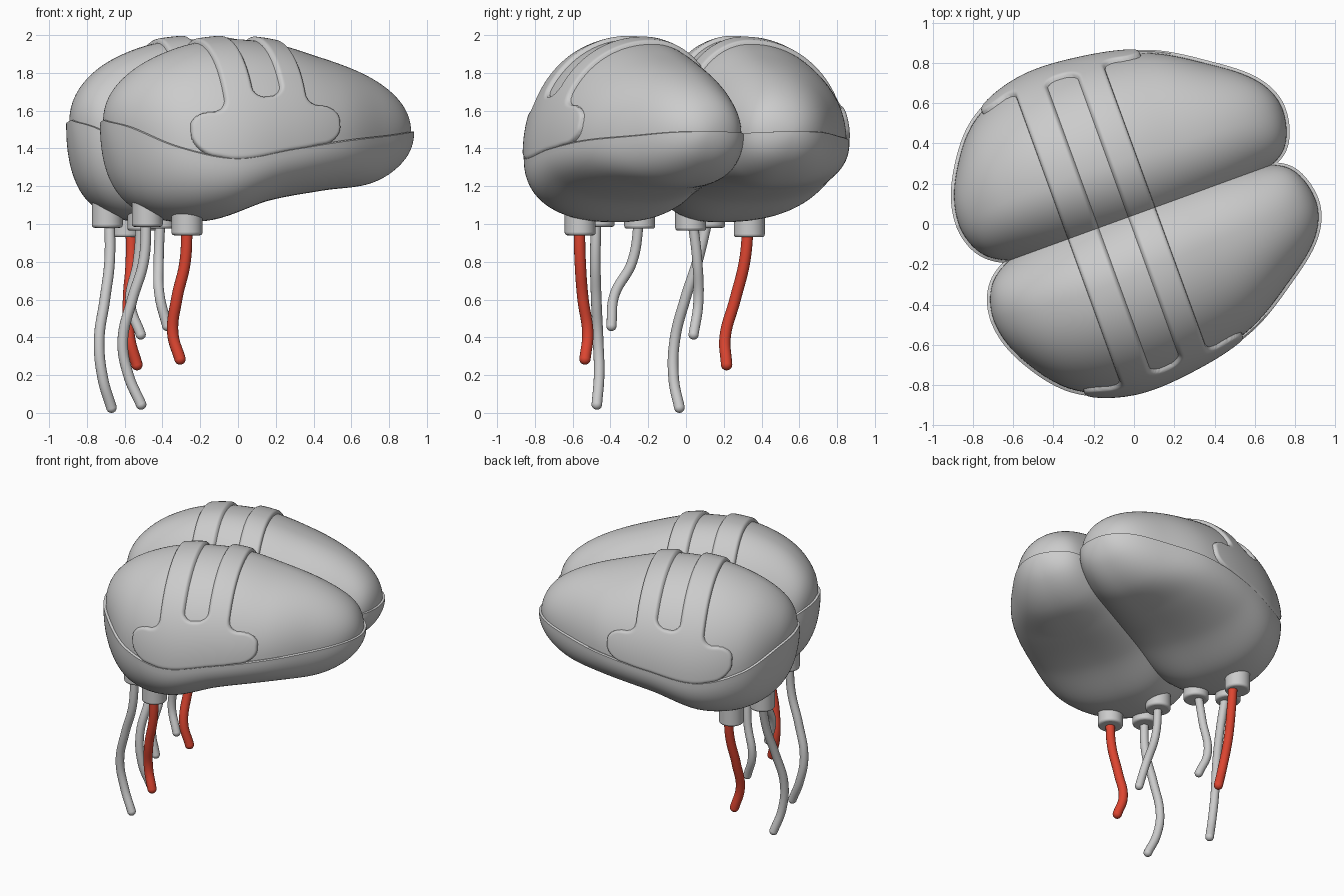
import bpy, bmesh
from math import sin, cos, acos, pi, radians
from mathutils import Vector

if "Cube" in bpy.data.objects:
    bpy.data.objects.remove(bpy.data.objects["Cube"])

ANG, V0 = radians(20), 0.042          # lobes mirror across a plane turned 20 degrees
UC, HALF = 0.035, 0.853               # lobe centre and half length along its axis

# lobe profile at nine stations from blunt end to tapered end
OUTER = [.25, .48, .71, .82, .81, .73, .565, .41, .24]
INNER = [.25, .07, -.03, -.10, -.12, -.08, -.03, .05, .24]
RIDGE = [.25, .26, .28, .29, .28, .26, .25, .23, .24]
TOP = [1.55, 1.73, 1.875, 1.965, 1.968, 1.885, 1.785, 1.655, 1.49]
SEAM = [1.55, 1.51, 1.405, 1.345, 1.395, 1.44, 1.465, 1.485, 1.49]
BOTTOM = [1.55, 1.22, 1.055, 1.03, 1.135, 1.19, 1.225, 1.335, 1.49]


def sample(p, t):
    """Catmull-Rom through the station values, t in 0..pi."""
    p = [2 * p[0] - p[1]] + p + [2 * p[-1] - p[-2]]
    x = min(max(t / pi, 0), 1) * (len(p) - 3)
    i = min(int(x), len(p) - 4)
    f = x - i
    a, b, c, d = p[i:i + 4]
    return b + .5 * f * (c - a + f * (2 * a - 5 * b + 4 * c - d + f * (3 * (b - c) + d - a)))


def lobe(t, phi, off=0.0):
    """Point on a lobe: t along its axis, phi round it (0 outer seam, pi/2 top)."""
    c, s = cos(phi), sin(phi)
    e = 2 / 2.08 if s > 0 else 2 / 2.4
    mid, zs = sample(RIDGE, t), sample(SEAM, t)
    reach = sample(OUTER, t) - mid if c > 0 else mid - sample(INNER, t)
    rise = sample(TOP, t) - zs if s > 0 else zs - sample(BOTTOM, t)
    k = off * sin(t)
    w = mid + (reach * abs(c) ** e + k * abs(c)) * (1 if c > 0 else -1)
    z = zs + (rise * abs(s) ** e + k * abs(s)) * (1 if s > 0 else -1)
    return Vector((UC - (HALF + off) * cos(t), -w, z))


def finish(ob, angle=40):
    bpy.ops.object.select_all(action='DESELECT')
    ob.select_set(True)
    bpy.context.view_layer.objects.active = ob
    bpy.ops.object.shade_smooth_by_angle(angle=radians(angle))


def grid_object(name, rows, keep=None):
    """Skin rows of points, mirrored into the two lobes."""
    bm = bmesh.new()
    vs = [[bm.verts.new(p) for p in r] for r in rows]
    for i in range(len(rows) - 1):
        for j in range(len(rows[0]) - 1):
            if keep is None or any(keep[a][b] for a in (i, i + 1) for b in (j, j + 1)):
                bm.faces.new((vs[i][j], vs[i + 1][j], vs[i + 1][j + 1], vs[i][j + 1]))
    bmesh.ops.delete(bm, geom=[v for v in bm.verts if not v.link_faces], context='VERTS')
    bmesh.ops.remove_doubles(bm, verts=bm.verts, dist=1e-5)
    bmesh.ops.recalc_face_normals(bm, faces=bm.faces)
    me = bpy.data.meshes.new(name)
    bm.to_mesh(me)
    bm.free()
    ob = bpy.data.objects.new(name, me)
    bpy.context.collection.objects.link(ob)
    ob.location = (-V0 * sin(ANG), V0 * cos(ANG), 0)
    ob.rotation_euler.z = ANG
    m = ob.modifiers.new("Mirror", 'MIRROR')
    m.use_axis = (False, True, False)
    m.use_mirror_merge = False
    finish(ob)
    return ob


# upper shells and slightly wider lower bodies with a turned-in rim
N, M = 80, 48
ts = [pi * i / N for i in range(N + 1)]
grid_object("upper_shell", [[lobe(t, pi * j / M) for j in range(M + 1)] for t in ts])
rows = []
for t in ts:
    row = [lobe(t, -pi * j / M, .016) for j in range(M + 1)]
    rows.append([lobe(t, 0, -.03)] + [lobe(t, 0, .008) + Vector((0, 0, .006 * sin(t)))]
                + row + [lobe(t, -pi, -.03)])
grid_object("lower_body", rows)


# straps: side pad with two bands running over the top
def box(x, y, x0, x1, y0, y1, r):
    dx = abs(x - (x0 + x1) / 2) - (x1 - x0) / 2 + r
    dy = abs(y - (y0 + y1) / 2) - (y1 - y0) / 2 + r
    return (max(dx, 0) ** 2 + max(dy, 0) ** 2) ** .5 + min(max(dx, dy), 0) - r


def strap_distance(u, d):
    pad = box(u, d, -.52, .32, -.005, .26, .11)
    bands = box(u, d, -.335, .13, .05, 3, .03)
    h = max(.09 - abs(pad - bands), 0) / .09
    return max(min(pad, bands) - h * h * .0225, -box(u, d, -.172, -.015, .33, 4, .07))


rows, keep = [], []
NU, NP = 130, 170
for i in range(NU + 1):
    u = -.54 + .88 * i / NU
    t = acos((UC - u) / HALF)
    row, flags = [], []
    for j in range(NP + 1):
        phi = radians(-3 + 150 * j / NP)
        p = lobe(t, phi)
        n = (lobe(t + .005, phi) - lobe(t - .005, phi)).cross(
            lobe(t, phi + .005) - lobe(t, phi - .005)).normalized()
        if n.dot(p - Vector((u, -.28, 1.4))) < 0:
            n = -n
        f = min(max(-strap_distance(u, phi * .65) / .022, 0), 1)
        row.append(p + n * (-.008 + .029 * (1 - (1 - f) ** 2) ** .5))
        flags.append(f > 0)
    rows.append(row)
    keep.append(flags)
grid_object("strap", rows, keep)

# tentacles: path points, radius, socket bottom, red or grey
red = bpy.data.materials.new("red")
red.diffuse_color = (0.72, 0.06, 0.03, 1)
red.use_nodes = True
red.node_tree.nodes["Principled BSDF"].inputs["Base Color"].default_value = red.diffuse_color


def tentacle(name, socket, low, path, r, mat=None):
    bpy.ops.mesh.primitive_cylinder_add(vertices=40, radius=.082, depth=.16,
                                        location=(*socket, low + .08))
    cap = bpy.context.object
    cap.name = name + "_socket"
    b = cap.modifiers.new("Bevel", 'BEVEL')
    b.width, b.segments = .014, 3
    finish(cap)
    cu = bpy.data.curves.new(name, 'CURVE')
    cu.dimensions = '3D'
    cu.bevel_depth, cu.bevel_resolution, cu.resolution_u = r, 6, 10
    sp = cu.splines.new('BEZIER')
    sp.bezier_points.add(len(path) - 1)
    for bp, co in zip(sp.bezier_points, path):
        bp.co = co
        bp.handle_left_type = bp.handle_right_type = 'AUTO'
    ob = bpy.data.objects.new(name, cu)
    bpy.context.collection.objects.link(ob)
    finish_sel = [ob]
    bpy.ops.object.select_all(action='DESELECT')
    ob.select_set(True)
    bpy.context.view_layer.objects.active = ob
    bpy.ops.object.convert(target='MESH')
    ob = bpy.context.object
    ob.name = name
    bpy.ops.mesh.primitive_uv_sphere_add(segments=20, ring_count=12, radius=r, location=path[-1])
    tip = bpy.context.object
    tip.name = name + "_tip"
    for o in (ob, tip):
        if mat:
            o.data.materials.clear()
            o.data.materials.append(mat)
        finish(o, 60)


tentacle("front_red_tentacle", (-.27, -.56), .94, [
    (-.27, -.565, 1), (-.28, -.56, .8), (-.325, -.545, .6), (-.345, -.52, .42), (-.307, -.535, .285)], .03, red)
tentacle("back_red_tentacle", (-.595, .335), .93, [
    (-.565, .33, 1), (-.565, .31, .8), (-.58, .26, .6), (-.575, .207, .4), (-.535, .215, .255)], .03, red)
tentacle("front_long_tentacle", (-.48, -.46), .985, [
    (-.485, -.475, 1.05), (-.5, -.48, .8), (-.56, -.475, .6), (-.61, -.465, .38), (-.58, -.46, .2), (-.513, -.472, .045)], .028)
tentacle("back_long_tentacle", (-.692, .125), .98, [
    (-.68, .12, 1.05), (-.68, .06, .8), (-.705, -.005, .6), (-.735, -.06, .38), (-.715, -.065, .18), (-.67, -.035, .028)], .028)
tentacle("front_short_tentacle", (-.41, -.245), .975, [
    (-.41, -.245, 1.05), (-.42, -.285, .8), (-.415, -.38, .62), (-.375, -.395, .46)], .027)
tentacle("back_short_tentacle", (-.504, .025), .965, [
    (-.51, .03, 1.05), (-.53, .06, .8), (-.57, .065, .58), (-.515, .04, .415)], .027)
